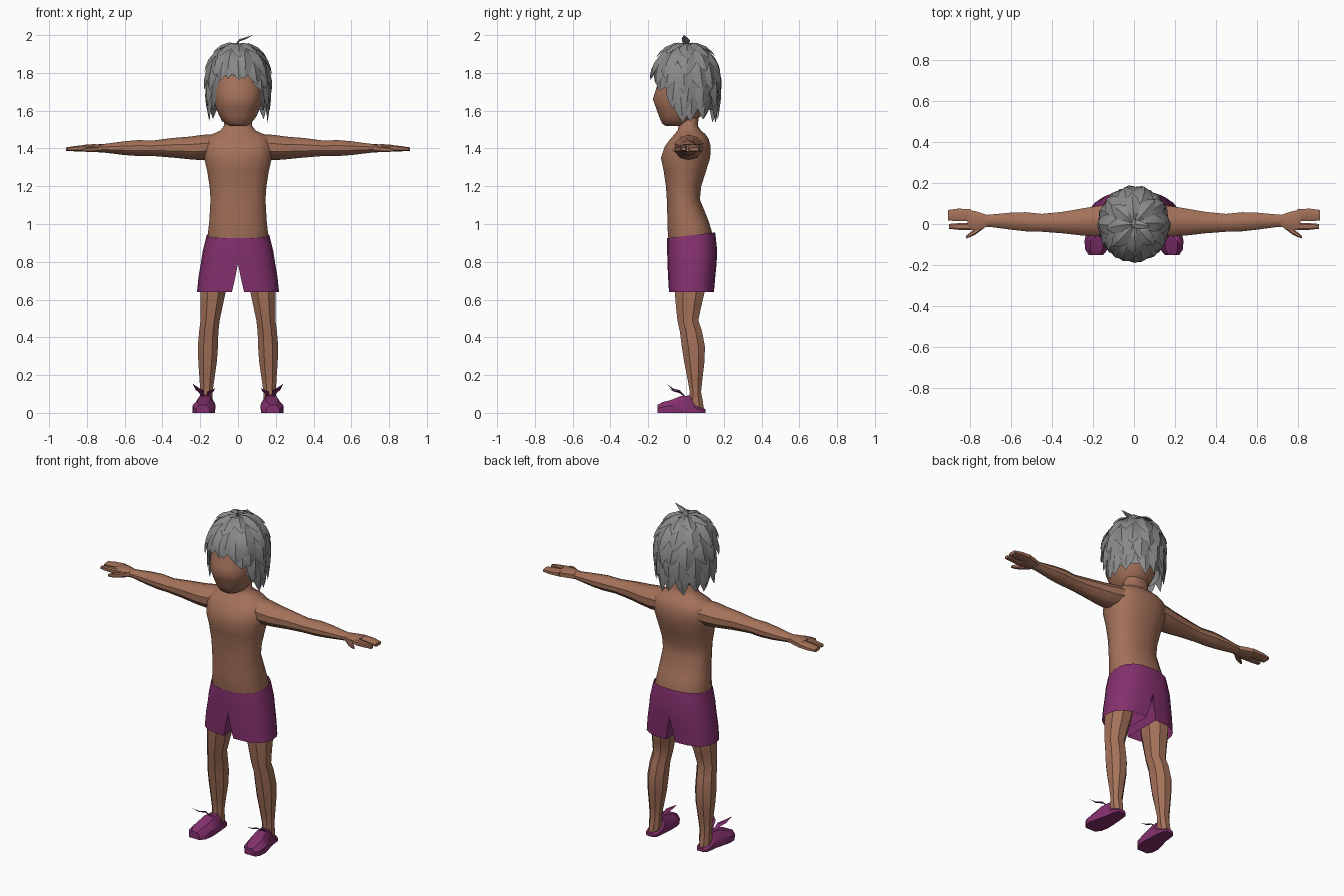
import bpy, bmesh, math, random
from mathutils import Vector

if "Cube" in bpy.data.objects:
    bpy.data.objects.remove(bpy.data.objects["Cube"])

random.seed(4)


def material(name, rgb):
    m = bpy.data.materials.new(name)
    m.diffuse_color = (*rgb, 1)
    m.use_nodes = True
    m.node_tree.nodes["Principled BSDF"].inputs["Base Color"].default_value = m.diffuse_color
    return m


SKIN = material("skin_brown", (0.37, 0.165, 0.10))
GREY = material("hair_grey", (0.25, 0.25, 0.25))
PLUM = material("cloth_plum", (0.23, 0.03, 0.155))


def loft(bm, rings, cap=True, closed=True):
    """Skin a list of equal-length point rings."""
    vs = [[bm.verts.new(p) for p in r] for r in rings]
    n = len(rings[0])
    for a, b in zip(vs, vs[1:]):
        for i in range(n if closed else n - 1):
            j = (i + 1) % n
            bm.faces.new((a[i], a[j], b[j], b[i]))
    if cap:
        bm.faces.new(vs[0])
        bm.faces.new(vs[-1])


def finish(name, bm, mat, mirror=False, angle=35):
    bmesh.ops.remove_doubles(bm, verts=bm.verts, dist=0.0004)
    bmesh.ops.recalc_face_normals(bm, faces=bm.faces)
    me = bpy.data.meshes.new(name)
    bm.to_mesh(me)
    bm.free()
    me.materials.append(mat)
    ob = bpy.data.objects.new(name, me)
    bpy.context.collection.objects.link(ob)
    bpy.ops.object.select_all(action='DESELECT')
    ob.select_set(True)
    bpy.context.view_layer.objects.active = ob
    bpy.ops.object.shade_smooth_by_angle(angle=math.radians(angle))
    if mirror:
        m = ob.modifiers.new("mirror", 'MIRROR')
        m.use_clip = True
    return ob


def oval(n, p=2.0):
    """Unit superellipse."""
    pts = []
    for i in range(n):
        a = 2 * math.pi * (i + 0.5) / n
        c, s = math.cos(a), math.sin(a)
        pts.append((math.copysign(abs(c) ** (2 / p), c), math.copysign(abs(s) ** (2 / p), s)))
    return pts


def upright(z, x0, x1, y0, y1, n=16, p=2.3):
    """Horizontal ring from its extents."""
    return [Vector(((x0 + x1) / 2 + c * (x1 - x0) / 2, (y0 + y1) / 2 + s * (y1 - y0) / 2, z))
            for c, s in oval(n, p)]


def sideways(x, y0, y1, z0, z1, n=8, p=2.0):
    """Ring across the x axis from its extents."""
    return [Vector((x, (y0 + y1) / 2 + c * (y1 - y0) / 2, (z0 + z1) / 2 + s * (z1 - z0) / 2))
            for c, s in oval(n, p)]


# Torso and neck
bm = bmesh.new()
loft(bm, [upright(z, -w, w, y0, y1) for z, w, y0, y1 in [
    (0.87, .158, -.085, .145), (0.94, .163, -.098, .145), (1.02, .154, -.1, .12),
    (1.13, .148, -.103, .075), (1.2, .153, -.108, .082), (1.28, .166, -.12, .108),
    (1.35, .182, -.135, .13), (1.41, .188, -.115, .133), (1.45, .175, -.085, .122),
    (1.475, .14, -.062, .105), (1.495, .095, -.045, .08), (1.52, .076, -.04, .064),
    (1.6, .072, -.04, .07)]])
finish("torso", bm, SKIN, angle=45)

# Head
bm = bmesh.new()
loft(bm, [upright(z, -w, w, y0, y1, p=2.2) for z, w, y0, y1 in [
    (1.52, .045, -.11, .0), (1.532, .07, -.128, .03), (1.57, .1, -.145, .08),
    (1.62, .12, -.163, .11), (1.66, .128, -.178, .12), (1.7, .133, -.166, .13),
    (1.76, .135, -.147, .135), (1.83, .125, -.132, .13), (1.9, .085, -.088, .088),
    (1.935, .025, -.025, .025)]])
finish("head", bm, SKIN, angle=45)

# Arms
bm = bmesh.new()
loft(bm, [sideways(*r, n=10) for r in [
    (.11, -.06, .1, 1.35, 1.475), (.19, -.064, .09, 1.338, 1.472), (.25, -.06, .08, 1.342, 1.463),
    (.35, -.048, .062, 1.352, 1.455), (.45, -.04, .052, 1.36, 1.442), (.53, -.038, .06, 1.36, 1.444),
    (.6, -.03, .058, 1.365, 1.438), (.7, -.016, .048, 1.377, 1.425), (.74, -.015, .045, 1.38, 1.422)]])
finish("arm", bm, SKIN, True)

# Hands: palm, joined fingers, index finger, thumb
bm = bmesh.new()
for rings in (
    [(.72, -.015, .046, 1.381, 1.422), (.765, -.032, .062, 1.38, 1.424), (.815, -.031, .074, 1.383, 1.42)],
    [(.80, .012, .074, 1.384, 1.42), (.86, .012, .077, 1.384, 1.414), (.91, .016, .07, 1.386, 1.406)],
    [(.80, -.031, .006, 1.385, 1.419), (.86, -.029, .005, 1.386, 1.413), (.905, -.024, .001, 1.388, 1.406)],
    [(.735, -.022, .012, 1.382, 1.415), (.775, -.052, -.02, 1.38, 1.41), (.80, -.064, -.04, 1.381, 1.405),
     (.822, -.071, -.058, 1.384, 1.398)],
):
    loft(bm, [sideways(*r, p=3.2) for r in rings])
finish("hand", bm, SKIN, True)

# Legs down to the bare heels
bm = bmesh.new()
loft(bm, [upright(z, x0, x1, y0, y1, n=8, p=2.1) for z, x0, x1, y0, y1 in [
    (.78, .04, .185, -.075, .12), (.64, .06, .203, -.066, .105), (.56, .078, .202, -.058, .085),
    (.49, .093, .202, -.05, .07), (.43, .1, .21, -.037, .09), (.35, .102, .217, -.027, .105),
    (.27, .108, .214, -.014, .102), (.18, .122, .207, .005, .09), (.11, .132, .202, .018, .082),
    (.06, .132, .204, .01, .092), (.022, .138, .202, .01, .098)]])
finish("leg", bm, SKIN, True)


# Shorts: open hip bands that split into a leg tube
def outer_arc(z, xi, xo, y0, y1, tilt=0.0, n=11):
    pts = []
    for i in range(n):
        a = math.pi * i / (n - 1)
        c = math.cos(a)
        y = (y0 + y1) / 2 - math.copysign(abs(c) ** 0.85, c) * (y1 - y0) / 2
        x = xi + (xo - xi) * max(0.0, math.sin(a)) ** 0.75
        pts.append(Vector((x, y, z + tilt * y)))
    return pts


def leg_ring(z, xi, xo, y0, y1):
    ring = outer_arc(z, xi, xo, y0, y1)
    inner = [ring[-1].lerp(ring[0], k / 5) for k in range(1, 5)]
    return ring + inner


bm = bmesh.new()
crotch = (.79, 0, .197, -.098, .162)
loft(bm, [outer_arc(.937, 0, .166, -.1, .154, .12), outer_arc(.925, 0, .169, -.101, .156, .12),
          outer_arc(.86, 0, .186, -.1, .165), outer_arc(*crotch)], cap=False, closed=False)
loft(bm, [leg_ring(*crotch), leg_ring(.72, .014, .209, -.095, .155),
          leg_ring(.64, .032, .217, -.09, .148)], cap=False)
finish("shorts", bm, PLUM, True)

# Slip-on shoes
SHOE = [(-1, 0), (1, 0), (1.02, .55), (.55, 1), (-.55, 1), (-1.02, .55)]
bm = bmesh.new()
loft(bm, [[Vector((cx + u * w, y, v * top)) for u, v in SHOE] for y, cx, w, top in [
    (.104, .17, .022, .02), (.085, .17, .037, .026), (.045, .17, .042, .05), (.02, .17, .044, .092),
    (-.03, .175, .053, .088), (-.08, .181, .06, .068), (-.125, .184, .054, .057),
    (-.152, .186, .034, .042)]])
finish("shoe", bm, PLUM, True)


def leaf(bm, path, side, up, width):
    """Pointed blade with a ridge, following a path."""
    side, up = Vector(side), Vector(up)
    rings = []
    for p, w in zip(path, (.45, 1, .8, .03)):
        p, w = Vector(p), w * width
        rings.append([p - side * w, p + up * w * .35, p + side * w, p - up * w * .2])
    loft(bm, rings)


# Curled blades on the shoes
bm = bmesh.new()
leaf(bm, [(.18, .0, .08), (.195, -.035, .115), (.213, -.07, .125), (.238, -.1, .152)],
     (.8, .5, -.3), (.2, .3, .9), .017)
leaf(bm, [(.165, .0, .08), (.152, -.035, .108), (.14, -.065, .115), (.122, -.09, .13)],
     (.8, -.5, .3), (-.2, .3, .9), .014)
finish("shoe_blade", bm, PLUM, True, 25)


# Hair surface: phi runs round from the front, s runs down from the crown
def hair_point(phi, s, lift=0.0):
    if s <= 1:
        r, z = math.sin(s * math.pi / 2), 1.77 + (.175 + lift) * math.cos(s * math.pi / 2)
    else:
        r, z = 1 - .1 * (s - 1) ** 2, 1.77 - .2 * (s - 1)
    return Vector(((.15 + lift) * r * math.sin(phi), -(.16 + lift) * r * math.cos(phi), z))


def reach(phi):
    """How far down the hair hangs: short fringe, long sides and back."""
    a = abs(math.degrees(math.atan2(math.sin(phi), math.cos(phi))))
    t = min(1, max(0, (a - 35) / 33))
    return 1.1 + 1.03 * t * t * (3 - 2 * t)


bm = bmesh.new()
angles = [2 * math.pi * i / 32 for i in range(32)]
loft(bm, [[hair_point(p, .02 + k / 10 * (reach(p) * .86 - .02), -.002) for p in angles]
          for k in range(11)], cap=False)
finish("hair_cap", bm, GREY)

# Overlapping pointed locks in rows
bm = bmesh.new()
for row, (n, start, end) in enumerate([(14, 1.25, 2.2), (13, .9, 1.8), (13, .58, 1.35),
                                       (10, .3, .95), (8, .03, .6)]):
    for i in range(n):
        phi = 2 * math.pi * (i + .5 * (row % 2)) / n + random.uniform(-.08, .08)
        tip = min(end, reach(phi)) + random.uniform(-.07, .07)
        if tip - start < .3:
            continue
        half = math.pi / n * 1.25
        twist = random.uniform(-.12, .12)
        rings = []
        for t, w in ((0, .5), (.3, 1), (.6, .85), (.82, .45), (1, .01)):
            s, p, lift = start + t * (tip - start), phi + twist * t * t, .004 + .026 * t
            rings.append([hair_point(p - w * half, s, lift), hair_point(p, s, lift + .012 * w),
                          hair_point(p + w * half, s, lift), hair_point(p, s, lift - .006 * w)])
        loft(bm, rings)
# Crown tuft
leaf(bm, [(-.02, 0, 1.94), (.01, 0, 1.972), (.04, -.005, 1.982), (.08, -.01, 2.0)],
     (0, 1, 0), (-.4, 0, .9), .022)
finish("hair_locks", bm, GREY, angle=25)
